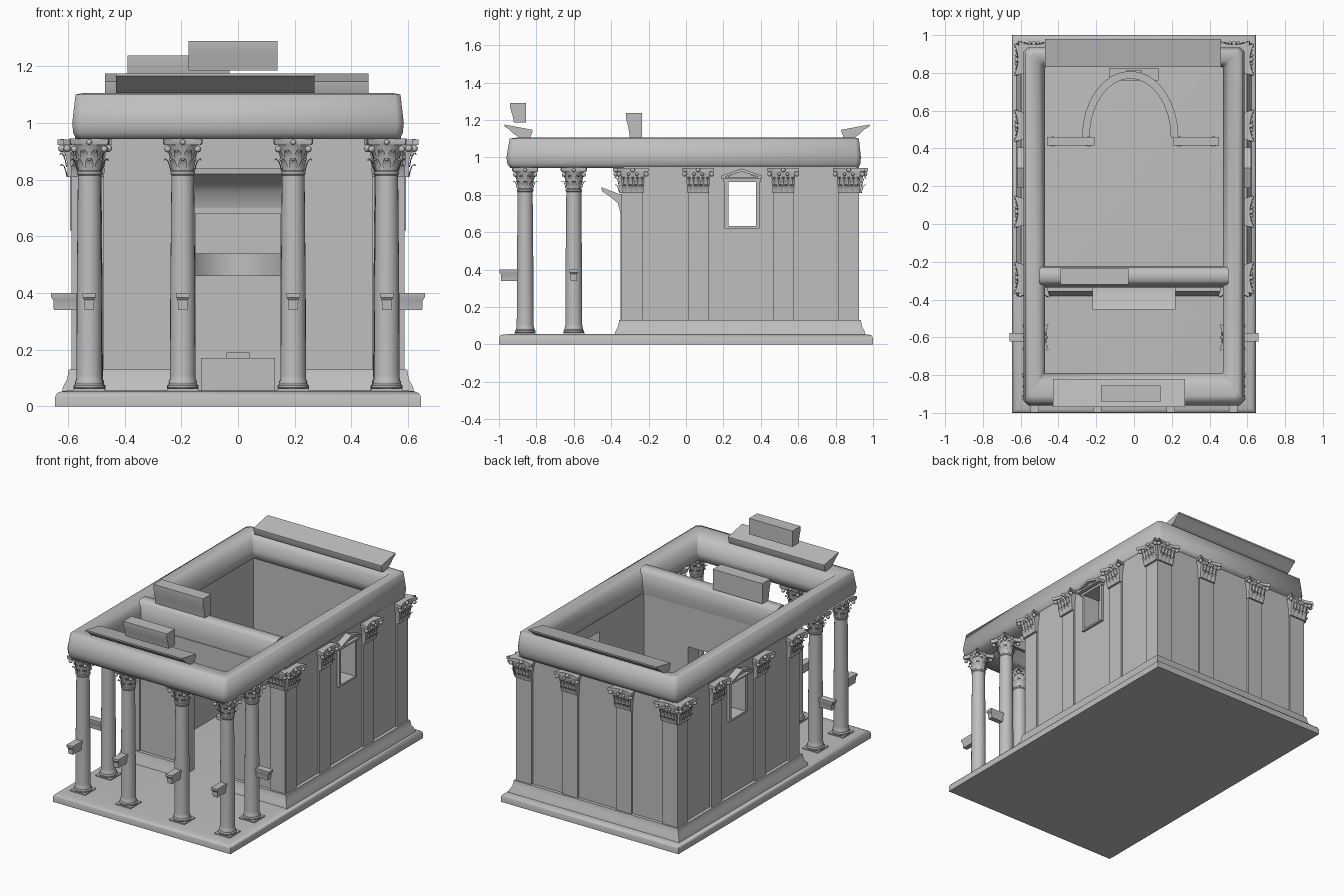
import bpy, bmesh, math
from mathutils import Matrix, Vector

cube = bpy.data.objects.get("Cube")
if cube:
    bpy.data.objects.remove(cube, do_unlink=True)

stone = bpy.data.materials.new("grey stone")
stone.use_nodes = True
stone.diffuse_color = (0.52, 0.52, 0.52, 1)
stone.node_tree.nodes["Principled BSDF"].inputs["Base Color"].default_value = (0.52, 0.52, 0.52, 1)


def finish(name, bm, angle=35):
    bmesh.ops.recalc_face_normals(bm, faces=bm.faces)
    me = bpy.data.meshes.new(name)
    bm.to_mesh(me)
    bm.free()
    me.materials.append(stone)
    ob = bpy.data.objects.new(name, me)
    bpy.context.collection.objects.link(ob)
    bpy.ops.object.select_all(action='DESELECT')
    ob.select_set(True)
    bpy.context.view_layer.objects.active = ob
    bpy.ops.object.shade_smooth_by_angle(angle=math.radians(angle))
    return ob


def copy(ob, name, loc, turn=0):
    new = bpy.data.objects.new(name, ob.data)
    new.location = loc
    new.rotation_euler.z = turn
    bpy.context.collection.objects.link(new)


def loft(bm, rings, cap=True, wrap=False):
    """Skin closed rings of points; optionally join last ring to first."""
    vs = [[bm.verts.new(p) for p in r] for r in rings]
    n = len(vs[0])
    pairs = list(zip(vs, vs[1:])) + ([(vs[-1], vs[0])] if wrap else [])
    for a, b in pairs:
        for i in range(n):
            j = (i + 1) % n
            bm.faces.new((a[i], a[j], b[j], b[i]))
    if cap and not wrap:
        bm.faces.new(vs[0])
        bm.faces.new(vs[-1])


def rect(x0, x1, y0, y1, z):
    return [(x0, y0, z), (x1, y0, z), (x1, y1, z), (x0, y1, z)]


def box(bm, x0, x1, y0, y1, z0, z1):
    loft(bm, [rect(x0, x1, y0, y1, z0), rect(x0, x1, y0, y1, z1)])


def prism(bm, prof, x0, x1):
    loft(bm, [[(x, y, z) for y, z in prof] for x in (x0, x1)])


def lathe(bm, prof, n=20, x=0, y=0):
    loft(bm, [[(x + r * math.cos(a * math.tau / n), y + r * math.sin(a * math.tau / n), z)
               for a in range(n)] for r, z in prof])


def sweep(bm, path, prof):
    """Sweep an (outward offset, z) profile along an open ground path, mitred."""
    pts = [Vector(p) for p in path]
    rings = []
    for i, p in enumerate(pts):
        ns = []
        for a, b in ((i - 1, i), (i, i + 1)):
            if a >= 0 and b < len(pts):
                d = (pts[b] - pts[a]).normalized()
                ns.append(Vector((d.y, -d.x)))
        m = sum(ns, Vector((0, 0))) / len(ns)
        m /= m.length_squared
        rings.append([(p.x + m.x * o, p.y + m.y * o, z) for o, z in prof])
    loft(bm, rings)


def leaf(bm, mat, w, h):
    """Curling acanthus leaf pointing out along -y."""
    rows = [(0, 0, .8), (-.004, .45, 1), (-.01, .8, .9), (-.02, 1, .6), (-.023, .85, .3)]
    vs = [[bm.verts.new(mat @ Vector((s * w * k / 2, y - (.004 if s == 0 else 0), z * h)))
           for s in (-1, 0, 1)] for y, z, k in rows]
    for a, b in zip(vs, vs[1:]):
        for i in (0, 1):
            bm.faces.new((a[i], a[i + 1], b[i + 1], b[i]))


def ball(bm, x, y, z, r):
    bmesh.ops.create_icosphere(bm, subdivisions=2, radius=r, matrix=Matrix.Translation((x, y, z)))


# Stepped platform with a rounded edge
bm = bmesh.new()
loft(bm, [rect(-x, x, -y, y, z) for x, y, z in
          ((.645, 1, 0), (.645, 1, .035), (.638, .993, .047), (.625, .98, .052), (.6, .93, .056))])
finish("platform", bm, 50)

# Flared podium, open at the doorway
X, F, B, IX, IF, IB = .575, -.335, .913, .47, -.235, .83
bm = bmesh.new()
sweep(bm, [(.15, F), (X, F), (X, B), (-X, B), (-X, F), (-.15, F)],
      [(-.02, .05), (.047, .05), (.042, .07), (.028, .095), (.022, .13), (-.02, .13)])
finish("podium", bm)

# Chamber walls, with a window through each side
T = .95
bm = bmesh.new()
for s in (-1, 1):
    a, b = sorted((s * IX, s * X))
    box(bm, a, b, F, .225, .05, T)
    box(bm, a, b, .375, B, .05, T)
    box(bm, a, b, .225, .375, .05, .63)
    box(bm, a, b, .225, .375, .87, T)
    c, d = sorted((s * .15, s * IX))
    box(bm, c, d, F, IF, .05, T)
box(bm, -.15, .15, F, IF, .68, T)
box(bm, -IX, IX, IB, B, .05, T)
finish("chamber_walls", bm)

# Window frames with small gables
bm = bmesh.new()
for s in (-1, 1):
    def slab(out, *prof):
        prism(bm, prof, s * .57, s * out)
    for y0, y1 in ((.207, .226), (.374, .393)):
        slab(.592, (y0, .62), (y1, .62), (y1, .885), (y0, .885))
    slab(.592, (.226, .62), (.374, .62), (.374, .632), (.226, .632))
    slab(.595, (.2, .868), (.4, .868), (.4, .885), (.2, .885))
    slab(.62, (.19, .883), (.405, .883), (.405, .895), (.19, .895))
    slab(.6, (.21, .89), (.385, .89), (.2975, .93))
    slab(.62, (.19, .89), (.2975, .923), (.405, .89), (.405, .902), (.2975, .94), (.19, .902))
finish("window_frames", bm)

# Door frame and its overhanging cornice
bm = bmesh.new()
for s in (-1, 1):
    a, b = sorted((s * .15, s * .2))
    box(bm, a, b, F - .015, F + .01, .06, .7)
box(bm, -.2, .2, F - .015, F + .01, .68, .72)
prism(bm, [(F, .69), (-.35, .7), (-.365, .755), (-.4, .785), (-.45, .82), (-.452, .84),
           (-.36, .805), (F, .805)], -.22, .22)
finish("door_cornice", bm)

# Flat pilaster strips
side_y = (-.285, .065, .52, .87)
back_x = (-.53, -.195, .195, .53)
bm = bmesh.new()
for y in side_y:
    for s in (-1, 1):
        a, b = sorted((s * .56, s * .587))
        box(bm, a, b, y - .055, y + .055, .12, .83)
for x in back_x:
    box(bm, x - .055, x + .055, .9, .925, .12, .83)
for x in (-.53, .53):
    box(bm, x - .055, x + .055, -.345, -.3, .12, .83)
finish("pilasters", bm)

# Leafy pilaster capital, facing -y, origin on the wall
bm = bmesh.new()
loft(bm, [rect(-w, w, -d, .01, z) for w, d, z in
          ((.058, .014, 0), (.058, .016, .05), (.064, .026, .09), (.07, .03, .115))])
front = [(.085 * t, -.027 - .023 * t * t) for t in (-1, -.75, -.5, -.25, 0, .25, .5, .75, 1)]
loft(bm, [[(x, y, z) for x, y in front + [(.07, .01), (-.07, .01)]] for z in (.113, .132)])
for i in range(4):
    leaf(bm, Matrix.Translation((-.045 + .03 * i, -.014, 0)), .028, .045)
for i in range(5):
    leaf(bm, Matrix.Translation((-.05 + .025 * i, -.016, .035)), .024, .05)
for s in (-1, 1):
    ball(bm, s * .073, -.035, .1, .013)
    ball(bm, s * .022, -.036, .1, .009)
ball(bm, 0, -.034, .122, .012)
capital = finish("pilaster_capital", bm)
spots = [((s * .587, y, .81), s * math.pi / 2) for s in (-1, 1) for y in side_y]
spots += [((x, .922, .81), math.pi) for x in back_x]
spots += [((x, -.34, .81), 0) for x in (-.53, .53)]
capital.location, capital.rotation_euler.z = spots[0][0], spots[0][1]
for loc, turn in spots[1:]:
    copy(capital, "pilaster_capital", loc, turn)

# Porch column: plinth, shaft, leafy bell and hollow-sided slab
bm = bmesh.new()
box(bm, -.056, .056, -.056, .056, .05, .063)
lathe(bm, [(.05, .06), (.055, .066), (.055, .073), (.049, .079), (.05, .086), (.046, .094), (.045, .11),
           (.044, .4), (.04, .815), (.044, .82), (.044, .828), (.039, .832), (.041, .87), (.047, .905),
           (.056, .925)], 24)
outline = []
for k in range(4):
    for t in (-.9, -.6, -.3, 0, .3, .6, .9):
        outline.append(Matrix.Rotation(k * math.pi / 2, 3, 'Z') @ Vector((.073 * t, -.052 - .022 * t * t, 0)))
loft(bm, [[p * k + Vector((0, 0, z)) for p in outline] for k, z in ((.94, .922), (1, .93), (1, .945))])
for k in range(8):
    for off, z, h in ((0, .832, .042), (.5, .86, .045)):
        leaf(bm, Matrix.Rotation((k + off) * math.pi / 4, 4, 'Z') @ Matrix.Translation((0, -.04, z)), .03, h)
for k in range(4):
    a = (k + .5) * math.pi / 2
    ball(bm, .075 * math.cos(a), .075 * math.sin(a), .908, .012)
    a = k * math.pi / 2
    ball(bm, .055 * math.cos(a), .055 * math.sin(a), .932, .01)
# Statue bracket on the shaft
loft(bm, [rect(-w, w, y, -.03, z) for w, y, z in
          ((.016, -.128, .34), (.018, -.13, .375), (.023, -.138, .385), (.023, -.138, .4))])
column = finish("porch_column", bm)
column.location = (-.525, -.86, 0)
for x in (-.195, .195, .525):
    copy(column, "porch_column", (x, -.86, 0))
for s in (-1, 1):
    copy(column, "porch_column", (s * .522, -.6, 0), s * math.pi / 2)

# Rounded roof beam running all round, with cut corners
def ring(t, z):
    x = .585 + (.47 - .585) * t
    y0, y1 = -.96 + .17 * t, .935 - .105 * t
    c = .02 * (1 - t) + .004
    return [(-x + c, y0, z), (x - c, y0, z), (x, y0 + c, z), (x, y1 - c, z),
            (x - c, y1, z), (-x + c, y1, z), (-x, y1 - c, z), (-x, y0 + c, z)]


bm = bmesh.new()
loft(bm, [ring(t, z) for t, z in ((.12, .943), (.03, .965), (0, 1.0), (.1, 1.1), (.3, 1.105),
                                  (.7, 1.1), (.93, 1.06), (1, 1.0), (1, .95), (.9, .943))], wrap=True)
finish("roof_beam", bm, 80)

# Cross beam over the chamber front
bm = bmesh.new()
prism(bm, [(-.33, .943), (-.335, 1.0), (-.32, 1.085), (-.3, 1.105), (-.25, 1.105), (-.228, 1.08),
           (-.222, 1.0), (-.23, .943)], -.5, .5)
finish("cross_beam", bm, 60)

# Surviving cornice blocks: profile grows outward with height
cornice = [(.845, 1.1), (.89, 1.1), (.93, 1.125), (.955, 1.15), (.98, 1.165), (.98, 1.175), (.83, 1.147), (.83, 1.14)]
bm = bmesh.new()
prism(bm, cornice, -.47, .46)
finish("back_cornice", bm)
bm = bmesh.new()
prism(bm, [(.01 - y, z) for y, z in cornice], -.43, .27)
finish("front_cornice", bm)

# Loose blocks resting on top
for name, x0, x1, y, z0, z1 in (("front_top_block", -.175, .14, -.94, 1.185, 1.29),
                                ("cross_top_block", -.39, -.03, -.32, 1.105, 1.238)):
    h = z1 - z0
    bm = bmesh.new()
    prism(bm, [(y + .02, z0), (y + .085, z0), (y + .085, z1), (y, z1), (y, z1 - h * .25),
               (y + .012, z1 - h * .6)], x0, x1)
    finish(name, bm, 50)

# Inner shrine: curved beam, side wings, slim columns and a low altar
bm = bmesh.new()
arc = [(-.02 + .235 * math.cos(a * math.pi / 16), .46 + .33 * math.sin(a * math.pi / 16)) for a in range(17)]
sweep(bm, arc, [(-.02, .46), (.012, .46), (.012, .51), (.02, .54), (-.02, .54)])
finish("shrine_curved_beam", bm)
bm = bmesh.new()
for a, b in ((-.46, -.21), (.21, .45)):
    box(bm, a, b, .425, .45, .55, .59)
    box(bm, a, b, .415, .46, .59, .61)
for x in (-.43, -.24, .24, .42):
    lathe(bm, [(.026, .05), (.026, .08), (.018, .09), (.016, .5), (.027, .55)], 12, x, .437)
finish("shrine_wings", bm)
bm = bmesh.new()
box(bm, -.13, .13, .76, .825, .05, .17)
box(bm, -.04, .04, .77, .815, .17, .19)
finish("altar_block", bm)
